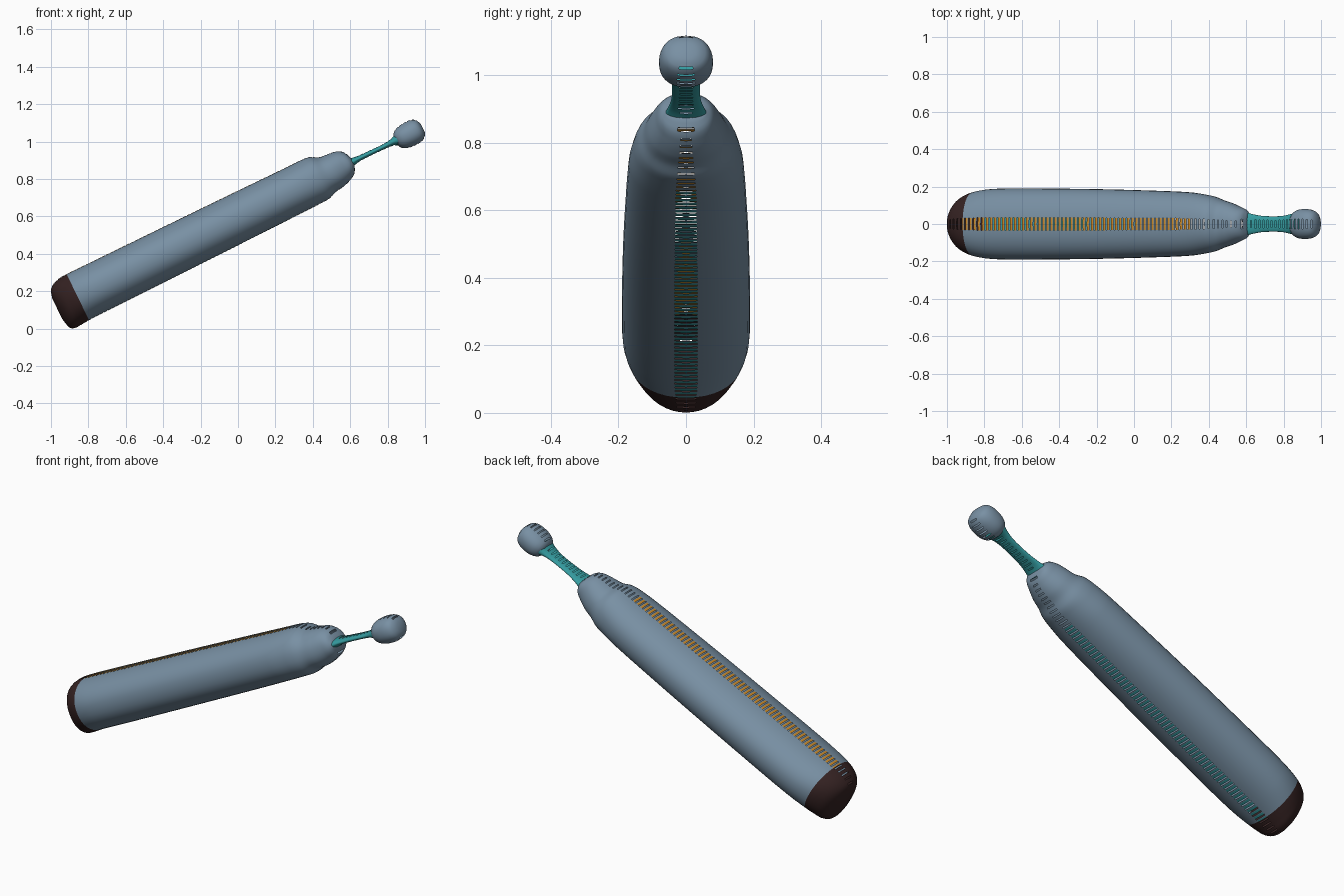
import bpy, bmesh, math
from mathutils import Matrix

cube = bpy.data.objects.get("Cube")
if cube:
    bpy.data.objects.remove(cube, do_unlink=True)

TILT = math.radians(26)
SEAM = 0.03          # half width of the slotted seam
STEP = 0.006         # ring spacing along the axis
SIDES = 40


def material(name, rgb):
    m = bpy.data.materials.new(name)
    m.use_nodes = True
    m.diffuse_color = (*rgb, 1)
    m.node_tree.nodes["Principled BSDF"].inputs["Base Color"].default_value = (*rgb, 1)
    return m


BLUE, BROWN, ORANGE, TEAL = range(4)
MATERIALS = [
    material("slate_blue", (0.19, 0.28, 0.37)),
    material("dark_brown", (0.035, 0.016, 0.016)),
    material("orange", (0.60, 0.25, 0.02)),
    material("teal", (0.035, 0.33, 0.35)),
]


def sample(stations, u):
    """Smooth interpolation of the station values at u."""
    last = len(stations) - 1
    i = 0
    while i < last - 1 and u > stations[i + 1][0]:
        i += 1

    def slope(k, c):
        a, b = stations[max(k - 1, 0)], stations[min(k + 1, last)]
        return (b[c] - a[c]) / (b[0] - a[0])

    p, q = stations[i], stations[i + 1]
    h = q[0] - p[0]
    t = (u - p[0]) / h
    out = []
    for c in (1, 2, 3):
        out.append(p[c] * (1 + 2 * t) * (1 - t) ** 2 + q[c] * t * t * (3 - 2 * t)
                   + h * t * (1 - t) * ((1 - t) * slope(i, c) - t * slope(i + 1, c)))
    return out


def rounded(value):
    return math.copysign(abs(value) ** 0.92, value)


def loft(name, stations, colour_rule):
    """Skin oval rings through (position, half width, low, high) stations."""
    bm = bmesh.new()
    start, end = stations[0][0], stations[-1][0]
    count = round((end - start) / STEP)
    rings = []
    for k in range(count + 1):
        u = start + (end - start) * k / count
        half, low, high = sample(stations, u)
        mid, tall = (low + high) / 2, (high - low) / 2
        rings.append([bm.verts.new((u, half * rounded(math.sin(a)), mid + tall * rounded(math.cos(a))))
                      for a in (math.tau * s / SIDES for s in range(SIDES))])
    for k in range(count):
        for s in range(SIDES):
            n = (s + 1) % SIDES
            quad = (rings[k][s], rings[k + 1][s], rings[k + 1][n], rings[k][n])
            y = sum(v.co.y for v in quad) / 4
            on_top = math.cos(math.tau * (s + 0.5) / SIDES) > 0
            in_seam = abs(y) < SEAM and abs(math.cos(math.tau * (s + 0.5) / SIDES)) > 0.7
            # every fourth row of the seam is an open slot
            if in_seam and k % 4 == 3 and abs(y) < SEAM * 0.7:
                continue
            face = bm.faces.new(quad)
            face.material_index = colour_rule(quad[0].co.x, in_seam and k % 4 < 2, on_top)
    for ring, u in ((rings[0], start), (rings[-1], end)):
        face = bm.faces.new(ring)
        face.material_index = colour_rule(u, False, True)
    bmesh.ops.recalc_face_normals(bm, faces=bm.faces)
    bmesh.ops.transform(bm, matrix=Matrix.Rotation(-TILT, 4, "Y"), verts=bm.verts)
    mesh = bpy.data.meshes.new(name)
    bm.to_mesh(mesh)
    bm.free()
    for m in MATERIALS:
        mesh.materials.append(m)
    obj = bpy.data.objects.new(name, mesh)
    bpy.context.collection.objects.link(obj)
    bpy.ops.object.select_all(action="DESELECT")
    obj.select_set(True)
    bpy.context.view_layer.objects.active = obj
    bpy.ops.object.shade_smooth_by_angle(angle=math.radians(50))
    return obj


def body_colour(u, stitched, on_top):
    if u < -0.70:
        return BROWN
    if stitched and u < 0.66:
        return ORANGE if on_top else TEAL
    return BLUE


# Body with the dark rounded end and the stepped shoulder
loft("body", [
    (-0.822, 0.04, 0.46, 0.58),
    (-0.81, 0.085, 0.405, 0.622),
    (-0.785, 0.125, 0.386, 0.645),
    (-0.745, 0.152, 0.386, 0.66),
    (-0.69, 0.172, 0.39, 0.664),
    (-0.60, 0.186, 0.392, 0.664),
    (-0.45, 0.19, 0.393, 0.664),
    (0.0, 0.187, 0.398, 0.664),
    (0.35, 0.179, 0.402, 0.663),
    (0.60, 0.169, 0.406, 0.662),
    (0.70, 0.155, 0.408, 0.662),
    (0.745, 0.144, 0.411, 0.657),
    (0.79, 0.127, 0.427, 0.634),
    (0.84, 0.112, 0.435, 0.628),
    (0.89, 0.092, 0.452, 0.620),
    (0.925, 0.076, 0.475, 0.595),
    (0.943, 0.055, 0.51, 0.555),
], body_colour)

# Flat handle, flared at both ends
loft("handle", [
    (0.92, 0.065, 0.505, 0.56),
    (0.97, 0.052, 0.518, 0.55),
    (1.03, 0.043, 0.52, 0.548),
    (1.13, 0.042, 0.519, 0.547),
    (1.18, 0.050, 0.514, 0.554),
    (1.225, 0.062, 0.492, 0.574),
], lambda u, stitched, on_top: TEAL)

# Rounded knob at the tip
loft("knob", [
    (1.200, 0.045, 0.500, 0.566),
    (1.213, 0.062, 0.483, 0.582),
    (1.24, 0.076, 0.470, 0.594),
    (1.28, 0.080, 0.465, 0.600),
    (1.32, 0.074, 0.469, 0.598),
    (1.345, 0.058, 0.482, 0.583),
    (1.358, 0.03, 0.505, 0.555),
], lambda u, stitched, on_top: BLUE)
